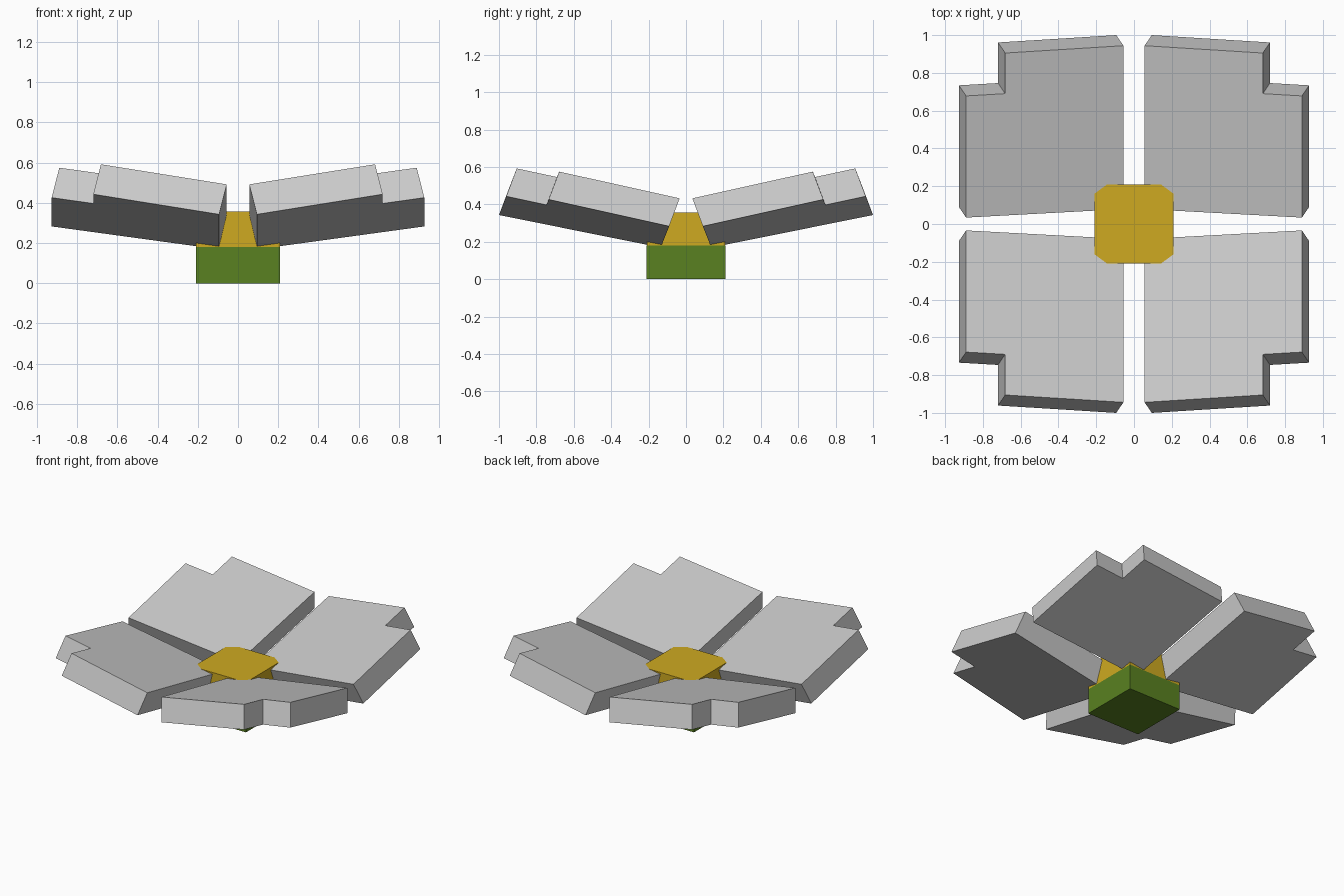
import bpy, bmesh
from mathutils import Vector

if "Cube" in bpy.data.objects:
    bpy.data.objects.remove(bpy.data.objects["Cube"])


def material(name, color):
    m = bpy.data.materials.new(name)
    m.diffuse_color = color
    m.use_nodes = True
    m.node_tree.nodes["Principled BSDF"].inputs["Base Color"].default_value = m.diffuse_color
    return m


def box(name, half, z0, z1, mat):
    bpy.ops.mesh.primitive_cube_add(size=1, location=(0, 0, (z0 + z1) / 2))
    ob = bpy.context.object
    ob.name = name
    ob.scale = (2 * half, 2 * half, z1 - z0)
    bpy.ops.object.transform_apply(location=False, rotation=False, scale=True)
    ob.data.materials.append(mat)


# tilted slab with a notched outer corner, mirrored to all four quadrants
outline = [(0.094, -0.135, 0.169), (0.094, -1.0, 0.343), (0.72, -0.961, 0.443),
           (0.72, -0.746, 0.397), (0.927, -0.734, 0.426), (0.927, -0.09, 0.283)]
rise = Vector((-0.038, 0.056, 0.149))
bm = bmesh.new()
low = [bm.verts.new(p) for p in outline]
high = [bm.verts.new(Vector(p) + rise) for p in outline]
bm.faces.new(low)
bm.faces.new(high)
for i in range(6):
    j = (i + 1) % 6
    bm.faces.new((low[i], low[j], high[j], high[i]))
bmesh.ops.recalc_face_normals(bm, faces=bm.faces)
mesh = bpy.data.meshes.new("panels")
bm.to_mesh(mesh)
bm.free()
panels = bpy.data.objects.new("panels", mesh)
bpy.context.collection.objects.link(panels)
mirror = panels.modifiers.new("mirror", 'MIRROR')
mirror.use_axis = (True, True, False)
mirror.use_mirror_merge = False

# stacked centre blocks
box("base_block", 0.21, 0, 0.18, material("green", (0.1, 0.22, 0.015, 1)))
box("centre_block", 0.209, 0.18, 0.357, material("yellow", (0.62, 0.4, 0.015, 1)))
